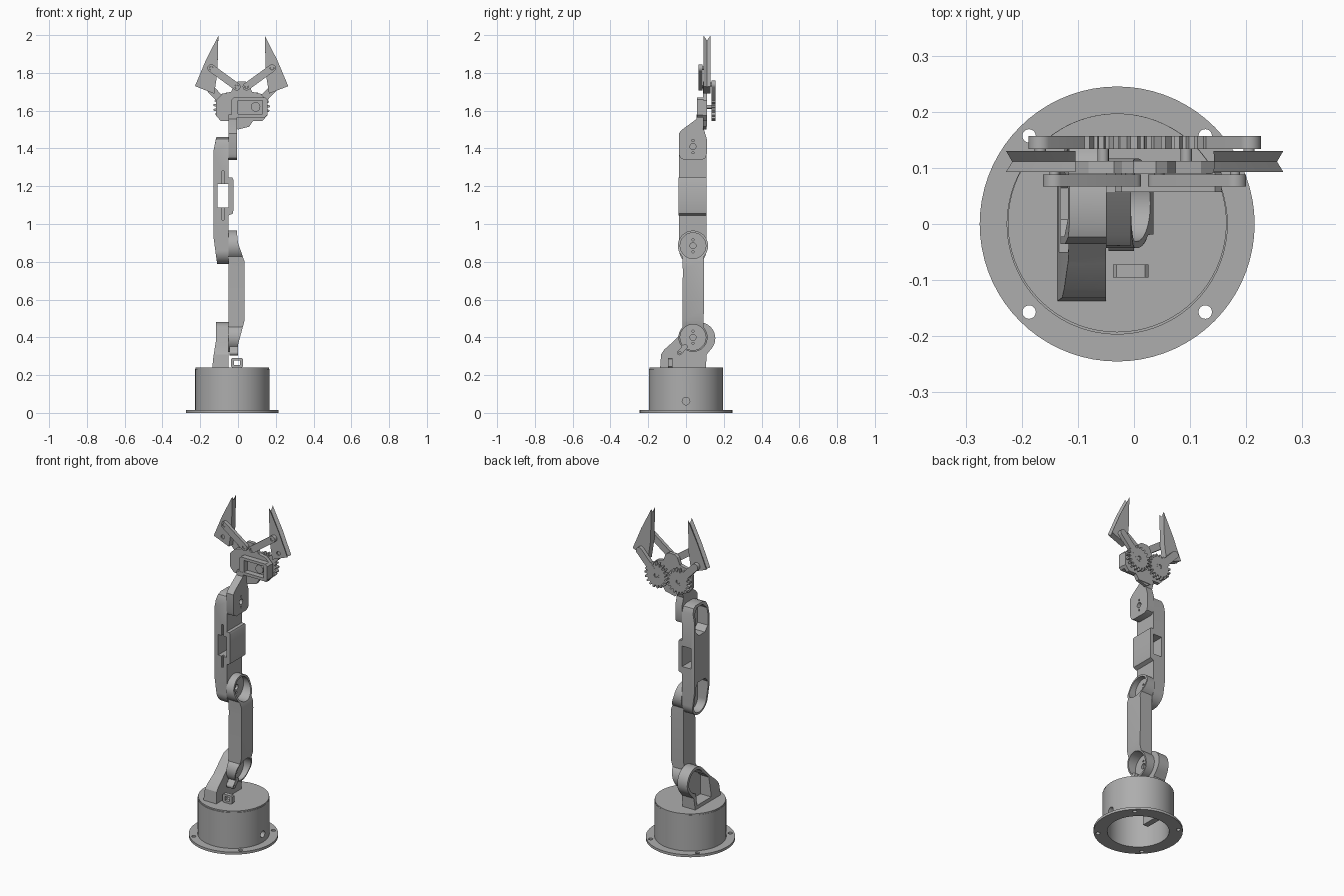
import bpy, bmesh
from math import sin, cos, pi, radians, atan2

if "Cube" in bpy.data.objects:
    bpy.data.objects.remove(bpy.data.objects["Cube"])

GREY = (0.42, 0.42, 0.42, 1)
mat = bpy.data.materials.new("grey plastic")
mat.use_nodes = True
mat.diffuse_color = GREY
mat.node_tree.nodes["Principled BSDF"].inputs["Base Color"].default_value = GREY


def arc(cx, cy, r, a0=0, a1=360, n=40):
    full = a1 - a0 == 360
    steps = n if full else n - 1
    return [(cx + r * cos(radians(a0 + (a1 - a0) * i / steps)),
             cy + r * sin(radians(a0 + (a1 - a0) * i / steps))) for i in range(n)]


def box(a0, a1, b0, b1, c=0.0):
    """Rectangle outline with optional chamfered corners."""
    if not c:
        return [(a0, b0), (a1, b0), (a1, b1), (a0, b1)]
    return [(a0 + c, b0), (a1 - c, b0), (a1, b0 + c), (a1, b1 - c),
            (a1 - c, b1), (a0 + c, b1), (a0, b1 - c), (a0, b0 + c)]


def capsule(p, q, r):
    a = atan2(q[1] - p[1], q[0] - p[0]) * 180 / pi
    return arc(*q, r, a - 90, a + 90, 16) + arc(*p, r, a + 90, a + 270, 16)


def loft(name, axis, layers):
    """Join equal-length outlines placed at offsets along an axis."""
    place = {"X": lambda p, d: (d, p[0], p[1]),
             "Y": lambda p, d: (p[0], d, p[1]),
             "Z": lambda p, d: (p[0], p[1], d)}[axis]
    bm = bmesh.new()
    rings = [[bm.verts.new(place(p, d)) for p in pts] for pts, d in layers]
    n = len(rings[0])
    for a, b in zip(rings, rings[1:]):
        for i in range(n):
            bm.faces.new((a[i], a[(i + 1) % n], b[(i + 1) % n], b[i]))
    bm.faces.new(rings[0])
    bm.faces.new(rings[-1])
    bmesh.ops.recalc_face_normals(bm, faces=bm.faces)
    mesh = bpy.data.meshes.new(name)
    bm.to_mesh(mesh)
    bm.free()
    mesh.materials.append(mat)
    ob = bpy.data.objects.new(name, mesh)
    bpy.context.collection.objects.link(ob)
    return ob


def prism(name, axis, pts, lo, hi):
    return loft(name, axis, [(pts, lo), (pts, hi)])


def carve(ob, axis, pts, lo, hi, op="DIFFERENCE"):
    tool = prism("cutter", axis, pts, lo, hi)
    tool.hide_render = True
    mod = ob.modifiers.new("carve", "BOOLEAN")
    mod.operation, mod.solver, mod.object = op, "EXACT", tool
    bpy.context.view_layer.objects.active = ob
    bpy.ops.object.modifier_apply(modifier=mod.name)
    bpy.data.objects.remove(tool)


def horn_holes(ob, y, z):
    carve(ob, "X", arc(y, z, 0.016, n=20), -0.2, 0.2)
    for s in (-1, 1):
        carve(ob, "X", arc(y, z + s * 0.032, 0.006, n=10), -0.2, 0.2)


# Base: flange, hollow drum and turntable
BX = -0.03
flange = prism("base_flange", "Z", arc(BX, 0, 0.245, n=72), 0, 0.015)
carve(flange, "Z", arc(BX, 0, 0.17, n=64), -1, 1)
for sx in (-1, 1):
    for sy in (-1, 1):
        carve(flange, "Z", arc(BX + sx * 0.157, sy * 0.157, 0.012, n=20), -1, 1)
drum = prism("base_drum", "Z", arc(BX, 0, 0.197, n=72), 0.015, 0.232)
carve(drum, "Z", arc(BX, 0, 0.17, n=64), -0.1, 0.215)
carve(drum, "X", arc(0, 0.062, 0.02, n=24), 0.05, 0.3)
prism("turntable", "Z", arc(BX, 0.002, 0.195, n=72), 0.232, 0.24)
for x in (-0.15, 0.05):
    prism("servo_cradle", "Z", box(x, x + 0.035, -0.06, 0.06), 0.1, 0.22)

# Shoulder bracket: cup open to the right, with a tapering foot
outline = [(-0.137, 0.24), (-0.132, 0.31), (-0.115, 0.335), (-0.07, 0.375), (-0.03, 0.415)]
outline += arc(0.07, 0.395, 0.085, 140, -40, 32) + [(0.11, 0.31), (0.105, 0.24)]
shoulder = prism("shoulder_bracket", "X", outline, -0.15, -0.05)
carve(shoulder, "Y", [(-0.137, 0.23), (-0.13, 0.3), (-0.117, 0.38), (-0.115, 0.5),
                      (-0.05, 0.5), (-0.05, 0.23)], -0.3, 0.3, "INTERSECT")
carve(shoulder, "X", arc(0.07, 0.395, 0.068), -0.2, -0.062)
carve(shoulder, "X", [(-0.05, 0.26), (0.085, 0.26), (0.085, 0.37), (0.0, 0.42),
                      (-0.05, 0.375)], -0.2, -0.062)

# Cable clips on the turntable and under the upper arm
clip = prism("base_clip", "Y", box(-0.037, 0.026, 0.24, 0.29, 0.006), -0.095, -0.072)
carve(clip, "Y", box(-0.02, 0.01, 0.253, 0.277), -0.2, 0)
clip = prism("arm_clip", "X", capsule((-0.035, 0.318), (-0.005, 0.35), 0.013), -0.045, 0.0)
carve(clip, "X", arc(-0.033, 0.32, 0.006, n=12), -0.1, 0.1)

# Upper arm: waisted beam with a servo cup at each end, open to the left
AY, ELBOW, SHOULDER = 0.037, 0.885, 0.40
outline = arc(AY, ELBOW, 0.08, -45, 225, 44) + [(-0.017, 0.76), (-0.018, 0.55)]
outline += arc(AY, SHOULDER, 0.077, 135, 405, 44) + [(0.095, 0.55), (0.096, 0.76)]
arm = prism("upper_arm", "X", outline, -0.05, 0.05)
carve(arm, "Y", [(-0.06, 0.3), (-0.01, 0.3), (0.0, 0.36), (0.035, 0.49), (0.035, 0.80),
                 (0.0, 0.9), (-0.008, 0.98), (-0.06, 0.98)], -0.3, 0.3, "INTERSECT")
for z in (ELBOW, SHOULDER):
    carve(arm, "X", arc(AY, z, 0.068), -0.036, 0.1)
    horn_holes(arm, AY, z)

# Forearm: channel with two cups open to the right and a window between
outline = arc(0.036, 0.86, 0.072, 180, 360, 32)
outline += [(0.108, 1.42), (0.095, 1.45), (0.07, 1.46), (0.002, 1.46), (-0.023, 1.45), (-0.036, 1.42)]
forearm = prism("forearm", "X", outline, -0.15, -0.05)
carve(forearm, "Y", [(-0.108, 0.77), (-0.131, 0.94), (-0.131, 1.38), (-0.113, 1.47),
                     (-0.05, 1.47), (-0.05, 0.77)], -0.3, 0.3, "INTERSECT")
carve(forearm, "X", box(-0.022, 0.094, 1.28, 1.445, 0.03), -0.3, -0.062)
carve(forearm, "X", arc(0.036, 0.86, 0.059, 180, 360, 24)
      + [(0.095, 0.97), (0.07, 1.0), (0.002, 1.0), (-0.023, 0.97)], -0.3, -0.062)
carve(forearm, "Y", box(-0.108, -0.05, 1.088, 1.212), -0.3, 0.3)
for z in (1.21, 1.02):
    carve(forearm, "Y", box(-0.085, -0.073, z, z + 0.07), -0.3, -0.02)
band = prism("forearm_band", "Y", [(-0.05, 1.045), (-0.028, 1.055), (-0.025, 1.07), (-0.025, 1.235),
                                   (-0.03, 1.245), (-0.05, 1.245)], -0.039, 0.109)

# Wrist plate rising into the gripper neck
wrist = prism("wrist", "X", [(-0.038, 1.37), (-0.03, 1.35), (-0.01, 1.34), (0.085, 1.34), (0.103, 1.35),
                             (0.11, 1.37), (0.11, 1.45), (0.095, 1.5), (0.107, 1.53), (0.107, 1.58),
                             (0.055, 1.58), (0.055, 1.555), (-0.02, 1.5), (-0.038, 1.48)], -0.05, -0.005)
horn_holes(wrist, AY, 1.41)

# Gripper plate, mirrored about the gripper centre line
GX = 0.019


def mx(pts, s):
    return [(GX + s * x, z) for x, z in pts]


half = [(0.02, 1.755), (0.04, 1.74), (0.055, 1.7), (0.1, 1.69), (0.136, 1.655),
        (0.136, 1.575), (0.11, 1.545), (0.06, 1.545), (0.04, 1.515)]
plate = prism("gripper_plate", "Y", mx(half, 1) + mx(half[::-1], -1), 0.09, 0.112)

# Servo frame in front of the plate
frame = prism("servo_frame", "Y", box(-0.034, 0.156, 1.565, 1.67, 0.012), 0.057, 0.092)
carve(frame, "Y", box(0.0, 0.13, 1.582, 1.654), 0, 0.2)
prism("servo_horn", "Y", arc(0.093, 1.62, 0.025, n=24), 0.07, 0.09)
prism("neck_block", "Y", [(-0.05, 1.53), (0.0, 1.5), (0.06, 1.515), (0.085, 1.57),
                          (-0.05, 1.57)], 0.09, 0.108)

# Fingers, links and gears for both sides
for s, side in ((-1, "right"), (1, "left")):
    flat = [(0.123, 1.997), (0.128, 1.80), (0.145, 1.69), (0.247, 1.73), (0.19, 1.865)]
    groove = [(0.1235, 1.972), (0.128, 1.80), (0.145, 1.69), (0.236, 1.726), (0.178, 1.86)]
    flat, groove = mx(flat, s), mx(groove, s)
    finger = loft(side + "_finger", "Y", [(flat, 0.093), (groove, 0.111), (flat, 0.13)])
    tip, pivot = mx([(0.161, 1.825), (0.026, 1.727)], s)
    heel, hub = mx([(0.186, 1.738), (0.074, 1.62)], s)

    link = prism(side + "_front_link", "Y", capsule(tip, pivot, 0.02), 0.067, 0.088)
    for p in (tip, pivot):
        carve(link, "Y", arc(*p, 0.01, n=16), 0, 0.2)
        prism(side + "_front_pin", "Y", arc(*p, 0.009, n=16), 0.072, 0.1)

    crank = prism(side + "_crank", "Y", capsule(heel, hub, 0.021), 0.134, 0.157)
    teeth = 18
    profile = []
    for i in range(teeth):
        for k, r in ((0, 0.06), (0.3, 0.06), (0.45, 0.076), (0.8, 0.076)):
            a = 2 * pi * (i + k + (0.5 if s > 0 else 0)) / teeth
            profile.append((hub[0] + r * cos(a), hub[1] + r * sin(a)))
    gear = prism(side + "_gear", "Y", profile, 0.134, 0.1565)
    for ob in (crank, gear):
        carve(ob, "Y", arc(*hub, 0.012, n=16), 0, 0.3)
    for p in (heel, hub):
        prism(side + "_rear_pin", "Y", arc(*p, 0.010, n=16), 0.1, 0.152)
    carve(finger, "Y", arc(*heel, 0.012, n=16), 0.05, 0.1)

# Keep edges crisp and round walls smooth
for ob in bpy.context.view_layer.objects:
    ob.select_set(ob.type == "MESH" and mat.name in ob.data.materials)
bpy.context.view_layer.objects.active = drum
bpy.ops.object.shade_smooth_by_angle(angle=radians(30))
